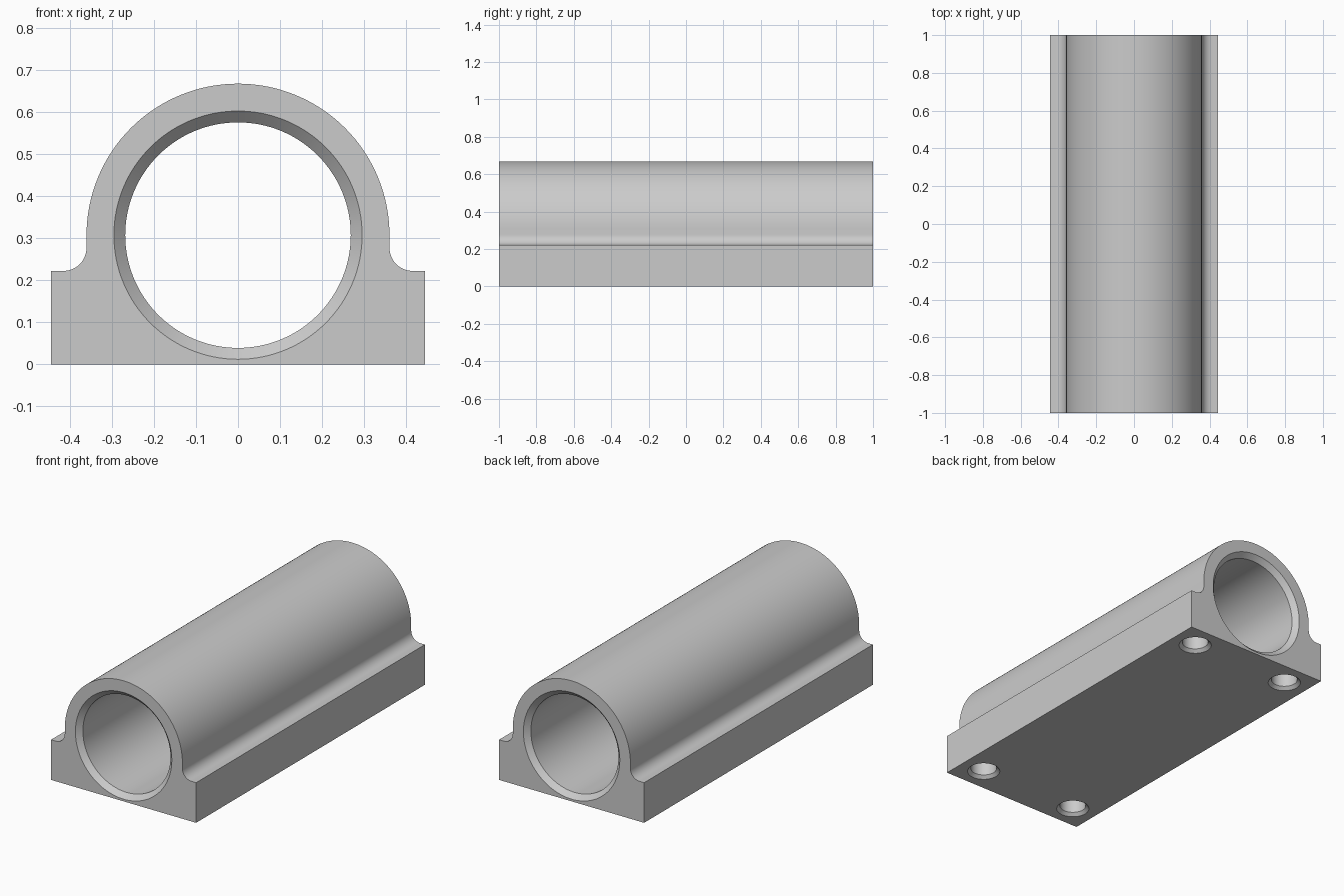
import bpy
import bmesh
from math import pi, sin, cos, radians
from mathutils import Matrix

if "Cube" in bpy.data.objects:
    bpy.data.objects.remove(bpy.data.objects["Cube"])

LENGTH = 2.0
HALF_WIDTH, FLANGE_TOP = 0.444, 0.222
AXIS_Z, OUTER_R, BORE_R, RIM_R = 0.307, 0.36, 0.268, 0.295
FILLET_R = 0.055
HOLE_X, HOLE_Y, HOLE_R, HOLE_RIM, HOLE_DEPTH = 0.306, 0.865, 0.068, 0.085, 0.15

grey = bpy.data.materials.new("light grey metal")
grey.use_nodes = True
colour = (0.6, 0.6, 0.6, 1.0)
grey.diffuse_color = colour
grey.node_tree.nodes["Principled BSDF"].inputs["Base Color"].default_value = colour


def make_object(name, bm):
    bmesh.ops.recalc_face_normals(bm, faces=bm.faces)
    mesh = bpy.data.meshes.new(name)
    bm.to_mesh(mesh)
    bm.free()
    mesh.materials.append(grey)
    obj = bpy.data.objects.new(name, mesh)
    bpy.context.collection.objects.link(obj)
    return obj


def arc(cx, cz, r, start, end, steps):
    """Points along an arc in the xz plane, angles in degrees."""
    angles = [radians(start + (end - start) * i / steps) for i in range(steps + 1)]
    return [(cx + r * cos(a), cz + r * sin(a)) for a in angles]


def turned(name, sections, matrix, sides):
    """Closed solid of revolution about z from (radius, height) sections."""
    bm = bmesh.new()
    rings = [[bm.verts.new((r * cos(2 * pi * i / sides), r * sin(2 * pi * i / sides), h))
              for i in range(sides)] for r, h in sections]
    for low, high in zip(rings, rings[1:]):
        for i in range(sides):
            j = (i + 1) % sides
            bm.faces.new((low[i], low[j], high[j], high[i]))
    bm.faces.new(rings[0][::-1])
    bm.faces.new(rings[-1])
    bm.transform(matrix)
    obj = make_object(name, bm)
    obj.hide_render = True
    return obj


# Housing: right half of the profile, mirrored, then extruded lengthwise
half = [(HALF_WIDTH, 0), (HALF_WIDTH, FLANGE_TOP)]
half += arc(OUTER_R + FILLET_R, FLANGE_TOP + FILLET_R, FILLET_R, 270, 180, 12)
half += arc(0, AXIS_Z, OUTER_R, 0, 90, 32)
profile = half + [(-x, z) for x, z in reversed(half[:-1])]
bm = bmesh.new()
face = bm.faces.new([bm.verts.new((x, -LENGTH / 2, z)) for x, z in profile])
extruded = bmesh.ops.extrude_face_region(bm, geom=[face])["geom"]
moved = [v for v in extruded if isinstance(v, bmesh.types.BMVert)]
bmesh.ops.translate(bm, verts=moved, vec=(0, LENGTH, 0))
housing = make_object("bearing_housing", bm)

# Bore with a chamfer at both ends
chamfer, over, end = RIM_R - BORE_R, 0.005, LENGTH / 2
bore = [(RIM_R + over, -end - over), (BORE_R, -end + chamfer),
        (BORE_R, end - chamfer), (RIM_R + over, end + over)]
along_y = Matrix.Translation((0, 0, AXIS_Z)) @ Matrix.Rotation(pi / 2, 4, "X")
cutters = [turned("bore_cutter", bore, along_y, 128)]

# Four blind mounting holes in the underside, with chamfered mouths
hole = [(HOLE_RIM + over, -over), (HOLE_R, HOLE_RIM - HOLE_R), (HOLE_R, HOLE_DEPTH)]
for x in (-HOLE_X, HOLE_X):
    for y in (-HOLE_Y, HOLE_Y):
        cutters.append(turned("hole_cutter", hole, Matrix.Translation((x, y, 0)), 48))

bpy.ops.object.select_all(action="DESELECT")
housing.select_set(True)
bpy.context.view_layer.objects.active = housing
for cutter in cutters:
    mod = housing.modifiers.new("cut", "BOOLEAN")
    mod.operation = "DIFFERENCE"
    mod.solver = "EXACT"
    mod.object = cutter
    bpy.ops.object.modifier_apply(modifier=mod.name)
    bpy.data.objects.remove(cutter)

bpy.ops.object.shade_smooth_by_angle(angle=radians(30))
